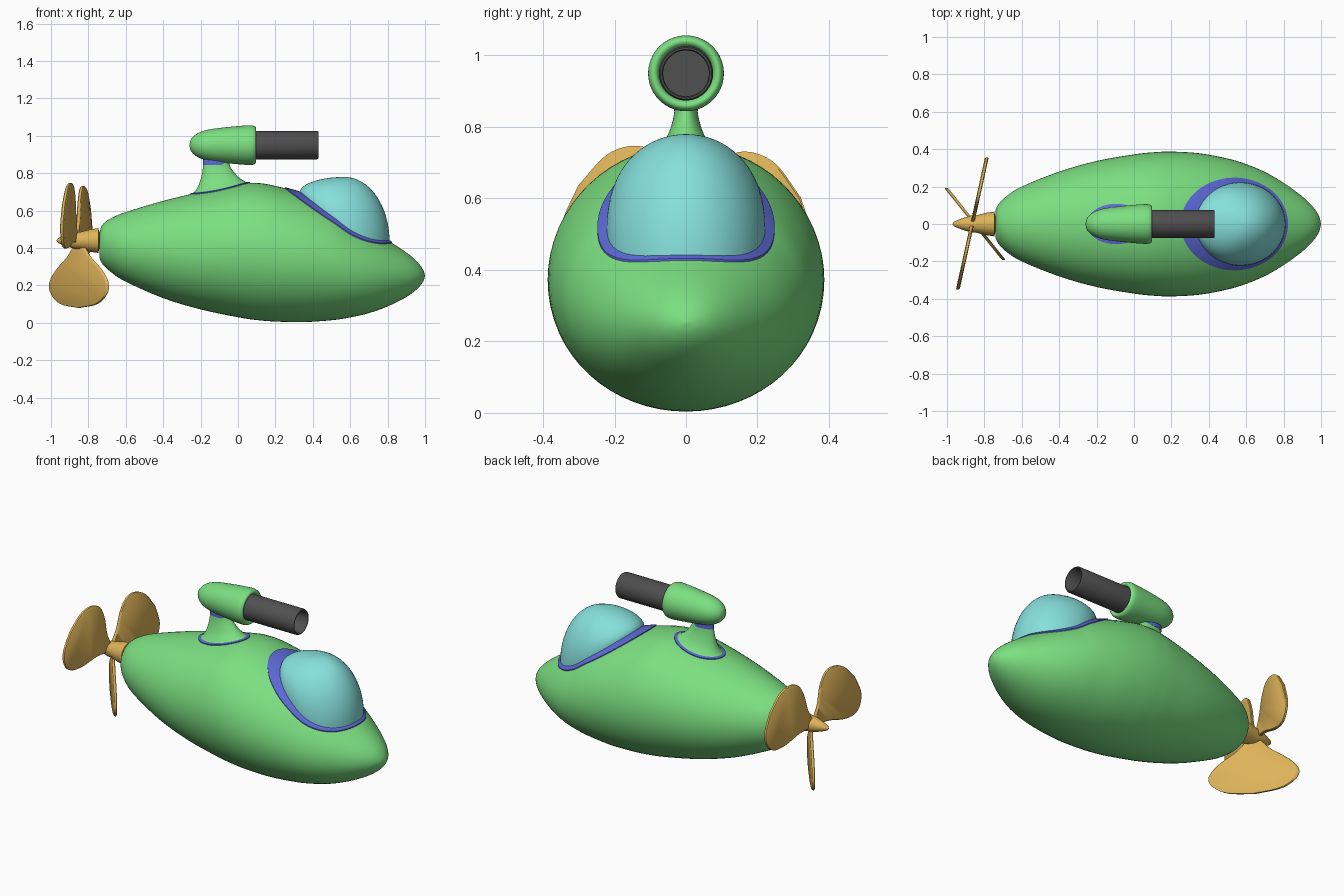
import bpy, bmesh
from math import sin, cos, pi, radians
from mathutils import Vector
from mathutils.bvhtree import BVHTree

if "Cube" in bpy.data.objects:
    bpy.data.objects.remove(bpy.data.objects["Cube"])


def material(name, rgb):
    m = bpy.data.materials.new(name)
    m.diffuse_color = (*rgb, 1)
    m.use_nodes = True
    m.node_tree.nodes["Principled BSDF"].inputs["Base Color"].default_value = m.diffuse_color
    return m


GREEN = material("green_paint", (0.2, 0.74, 0.22))
BLUE = material("blue_trim", (0.11, 0.14, 0.68))
GLASS = material("cyan_glass", (0.24, 0.75, 0.72))
BRASS = material("brass", (0.73, 0.45, 0.1))
DARK = material("dark_metal", (0.08, 0.08, 0.08))


def spline(keys, n):
    """Catmull-Rom through tuples, n steps per span."""
    k = [Vector(p) for p in keys]
    k = [2 * k[0] - k[1]] + k + [2 * k[-1] - k[-2]]
    out = []
    for i in range(1, len(k) - 2):
        a, b, c, d = k[i - 1:i + 3]
        for j in range(n):
            t = j / n
            out.append(0.5 * (2 * b + (c - a) * t + (2 * a - 5 * b + 4 * c - d) * t**2
                              + (3 * b - a - 3 * c + d) * t**3))
    return out + [k[-2]]


def loft(name, rings, mat, angle=40):
    """Skin a list of point rings and cap both ends."""
    bm = bmesh.new()
    vs = [[bm.verts.new(p) for p in r] for r in rings]
    n = len(rings[0])
    for a, b in zip(vs, vs[1:]):
        for i in range(n):
            bm.faces.new((a[i], a[(i + 1) % n], b[(i + 1) % n], b[i]))
    bm.faces.new(vs[0][::-1])
    bm.faces.new(vs[-1])
    bmesh.ops.remove_doubles(bm, verts=bm.verts, dist=1e-5)
    bmesh.ops.recalc_face_normals(bm, faces=bm.faces)
    me = bpy.data.meshes.new(name)
    bm.to_mesh(me)
    bm.free()
    me.materials.append(mat)
    me.shade_smooth()
    me.set_sharp_from_angle(angle=radians(angle))
    ob = bpy.data.objects.new(name, me)
    bpy.context.collection.objects.link(ob)
    return ob


def ring_x(x, z, ry, rz, n=64):
    return [(x, ry * cos(2 * pi * i / n), z + rz * sin(2 * pi * i / n)) for i in range(n)]


def lathe_x(name, profile, z, mat, angle=40):
    return loft(name, [ring_x(x, z, max(r, 1e-4), max(r, 1e-4)) for x, r in profile], mat, angle)


# Hull: x, top, bottom, half width
HULL = [(-0.74, 0.485, 0.345, 0.075), (-0.725, 0.525, 0.315, 0.105), (-0.68, 0.558, 0.272, 0.15),
        (-0.6, 0.592, 0.22, 0.2), (-0.4, 0.652, 0.132, 0.28), (-0.2, 0.7, 0.072, 0.337),
        (0, 0.742, 0.03, 0.372), (0.1, 0.748, 0.015, 0.383), (0.2, 0.732, 0.007, 0.387),
        (0.35, 0.69, 0.004, 0.378), (0.5, 0.63, 0.014, 0.35), (0.6, 0.565, 0.029, 0.32),
        (0.7, 0.505, 0.052, 0.278), (0.8, 0.442, 0.088, 0.22), (0.9, 0.376, 0.138, 0.147),
        (0.96, 0.325, 0.183, 0.088), (0.99, 0.283, 0.221, 0.04), (1.0, 0.2521, 0.2519, 0.0001)]
keys4 = spline([(*k,) for k in HULL], 4)
hull = loft("hull", [ring_x(x, (t + b) / 2, max(w, 1e-4), (t - b) / 2)
                     for x, t, b, w in keys4], GREEN, 60)
hb = bmesh.new()
hb.from_mesh(hull.data)
tree = BVHTree.FromBMesh(hb)


def on_hull(x, y, up=0.0):
    return Vector((x, y, tree.ray_cast(Vector((x, y, 2)), Vector((0, 0, -1)))[0].z + up))


def hull_loop(e, up=0.0, n=64):
    """Ellipse (centre x, rx, ry) dropped onto the hull."""
    cx, rx, ry = e
    return [on_hull(cx + rx * cos(2 * pi * i / n), ry * sin(2 * pi * i / n), up) for i in range(n)]


def trim(name, outer, inner, up):
    """Raised band lying on the hull between two ellipses."""
    mix = [Vector(outer).lerp(Vector(inner), i / 5) for i in range(6)]
    rings = [hull_loop(outer, -0.01)] + [hull_loop(e, up) for e in mix]
    ob = loft(name, rings, BLUE)
    bm = bmesh.new()
    bm.from_mesh(ob.data)
    bmesh.ops.delete(bm, geom=[f for f in bm.faces if len(f.verts) > 4], context='FACES_ONLY')
    bm.to_mesh(ob.data)
    bm.free()


# Canopy and its trim
glass = (0.57, 0.24, 0.222)
trim("canopy_trim", (0.537, 0.287, 0.248), (0.57, 0.235, 0.215), 0.006)
base = hull_loop(glass)
rings = [[p - Vector((0, 0, 0.02)) for p in base]]
for j in range(17):
    r, h = cos(j / 16 * pi / 2), sin(j / 16 * pi / 2)
    rings.append([Vector((0.57 + (p.x - 0.57) * r, p.y * r, p.z + (0.78 - p.z) * h)) for p in base])
loft("canopy", rings, GLASS, 70)

# Gun pedestal, flaring into the hull
trim("pedestal_trim", (-0.095, 0.158, 0.108), (-0.095, 0.14, 0.092), 0.005)
rings = []
for f, cx, rx, ry in spline([(0, -0.095, 0.148, 0.098), (0.12, -0.1, 0.122, 0.077),
                             (0.3, -0.107, 0.098, 0.056), (0.6, -0.115, 0.075, 0.037),
                             (1, -0.12, 0.062, 0.027)], 4):
    foot = hull_loop((-0.095, 0.148, 0.098))
    rings.append([(cx + rx * cos(2 * pi * i / 64), ry * sin(2 * pi * i / 64),
                   p.z + (0.89 - p.z) * f) for i, p in enumerate(foot)])
loft("gun_pedestal", rings, GREEN, 60)
loft("pedestal_collar", [[(-0.12 + 0.068 * cos(i * pi / 24), 0.034 * sin(i * pi / 24), z)
                          for i in range(48)] for z in (0.845, 0.88)], BLUE)

# Gun housing and hollow barrel
housing = spline([(-0.26, 0), (-0.25, 0.034), (-0.215, 0.064), (-0.16, 0.083), (-0.08, 0.094),
                  (0, 0.102), (0.06, 0.106), (0.085, 0.103), (0.097, 0.093), (0.092, 0.08),
                  (0.07, 0.072)], 3)
lathe_x("gun_housing", housing, 0.95, GREEN, 60)
lathe_x("gun_barrel", [(0.05, 0), (0.05, 0.076), (0.422, 0.076), (0.43, 0.072), (0.43, 0.067),
                       (0.425, 0.064), (0.25, 0.064), (0.25, 0)], 0.95, DARK, 50)

# Propeller hub with spinner
lathe_x("propeller_hub", [(-0.73, 0), (-0.747, 0.066), (-0.79, 0.06), (-0.84, 0.047),
                          (-0.87, 0.045), (-0.92, 0.03), (-0.96, 0.014), (-0.972, 0)], 0.44, BRASS)

# Propeller blades: angle, x at the axis, x slope along y
half = spline([(0.03, 0.03), (0.09, 0.075), (0.16, 0.15), (0.23, 0.192), (0.29, 0.178),
               (0.34, 0.115), (0.36, 0.0)], 5)
outline = [(r, w) for r, w in half] + [(r, -w) for r, w in half[-2::-1]]
for i, (deg, x0, slope) in enumerate([(27, -0.865, 0.22), (147, -0.865, 0.22), (270, -0.85, -0.8)]):
    a = radians(deg)
    rings = []
    for dx, s in ((-0.01, 0.97), (-0.006, 1), (0.006, 1), (0.01, 0.97)):
        ring = []
        for r, w in outline:
            r, w = 0.2 + (r - 0.2) * s, w * s
            y, z = r * cos(a) - w * sin(a), r * sin(a) + w * cos(a)
            ring.append((x0 + slope * y + dx, y, 0.44 + z))
        rings.append(ring)
    loft(f"propeller_blade_{i + 1}", rings, BRASS)
hb.free()
